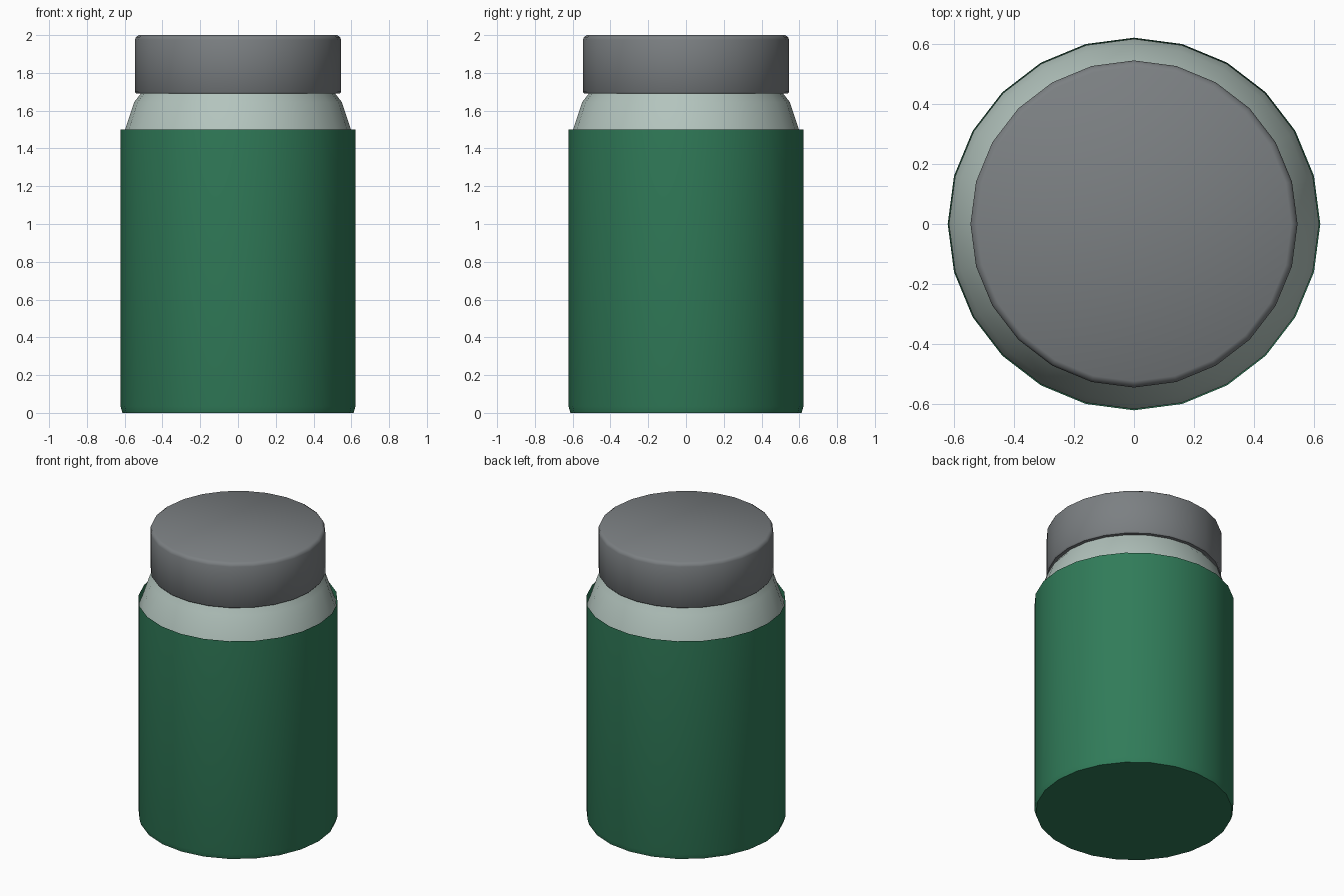
import bpy, bmesh, math

if "Cube" in bpy.data.objects:
    bpy.data.objects.remove(bpy.data.objects["Cube"])

SIDES = 24


def material(name, rgb):
    mat = bpy.data.materials.new(name)
    mat.diffuse_color = (*rgb, 1.0)
    mat.use_nodes = True
    mat.node_tree.nodes["Principled BSDF"].inputs["Base Color"].default_value = mat.diffuse_color
    return mat


def lathe(name, profile, mat, close_bottom=True, close_top=True):
    """Spin a list of (radius, z) points around the z axis."""
    bm = bmesh.new()
    rings = []
    for r, z in profile:
        rings.append([bm.verts.new((r * math.cos(2 * math.pi * i / SIDES),
                                    r * math.sin(2 * math.pi * i / SIDES), z))
                      for i in range(SIDES)])
    for low, high in zip(rings, rings[1:]):
        for i in range(SIDES):
            j = (i + 1) % SIDES
            bm.faces.new((low[i], low[j], high[j], high[i]))
    if close_bottom:
        bm.faces.new(rings[0][::-1])
    if close_top:
        bm.faces.new(rings[-1])
    mesh = bpy.data.meshes.new(name)
    bm.to_mesh(mesh)
    bm.free()
    mesh.materials.append(mat)
    obj = bpy.data.objects.new(name, mesh)
    bpy.context.collection.objects.link(obj)
    bpy.ops.object.select_all(action='DESELECT')
    obj.select_set(True)
    bpy.context.view_layer.objects.active = obj
    bpy.ops.object.shade_smooth_by_angle(angle=math.radians(50))
    return obj


green = material("green_sleeve", (0.03, 0.20, 0.10))
glass = material("pale_glass", (0.45, 0.55, 0.51))
metal = material("grey_metal", (0.20, 0.215, 0.225))

# Outer sleeve, open at the top
lathe("sleeve", [(0.612, 0.0), (0.622, 0.035), (0.622, 1.5)], green, close_top=False)

# Jar inside the sleeve, with the sloping shoulder showing above it
lathe("jar", [(0.60, 0.04), (0.618, 0.08), (0.618, 1.45), (0.598, 1.5),
              (0.55, 1.645), (0.515, 1.69), (0.50, 1.75)], glass)

# Screw lid with softened rims
lathe("lid", [(0.538, 1.69), (0.546, 1.70), (0.546, 1.975),
              (0.54, 1.99), (0.525, 2.0)], metal)
